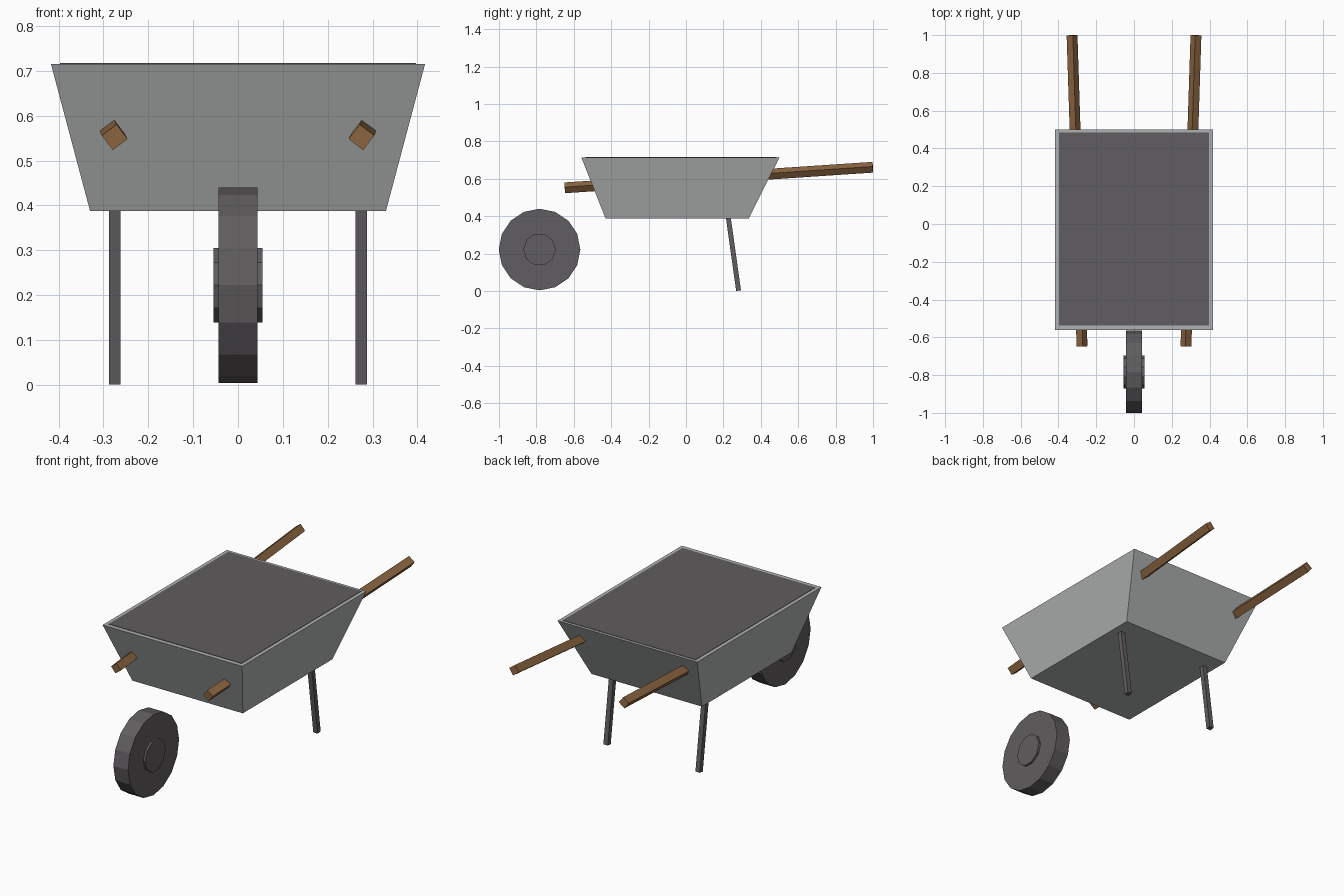
import bpy
import math
from mathutils import Matrix, Vector

cube = bpy.data.objects.get("Cube")
if cube:
    bpy.data.objects.remove(cube, do_unlink=True)


def make_material(name, color):
    mat = bpy.data.materials.new(name)
    mat.use_nodes = True
    mat.diffuse_color = (*color, 1)
    mat.node_tree.nodes["Principled BSDF"].inputs["Base Color"].default_value = (*color, 1)
    return mat


light_metal = make_material("light grey metal", (0.43, 0.445, 0.445))
dark_grey = make_material("dark grey", (0.118, 0.109, 0.116))
wood = make_material("brown wood", (0.27, 0.135, 0.055))


def loft(name, lower, upper, mat):
    """Solid joining two matching rings of points."""
    n = len(lower)
    faces = [tuple(reversed(range(n))), tuple(range(n, 2 * n))]
    faces += [(i, (i + 1) % n, (i + 1) % n + n, i + n) for i in range(n)]
    mesh = bpy.data.meshes.new(name)
    mesh.from_pydata(lower + upper, [], faces)
    mesh.materials.append(mat)
    obj = bpy.data.objects.new(name, mesh)
    bpy.context.collection.objects.link(obj)
    return obj


def rectangle(half_x, y0, y1, z):
    return [(-half_x, y0, z), (half_x, y0, z), (half_x, y1, z), (-half_x, y1, z)]


def bar(name, start, end, side, roll, mat):
    """Square bar between two points, rolled about its own axis."""
    start, end = Vector(start), Vector(end)
    axis = (end - start).normalized()
    across = Vector((1, 0, 0))
    across = (across - axis * across.dot(axis)).normalized()
    up = axis.cross(across)
    radius = side / math.sqrt(2)
    ring = []
    for k in range(4):
        a = roll + math.pi / 4 + k * math.pi / 2
        ring.append(radius * (math.cos(a) * across + math.sin(a) * up))
    return loft(name, [start + p for p in ring], [end + p for p in ring], mat)


def disc(name, radius, width, sides):
    """Cylinder with its axle along x."""
    bpy.ops.mesh.primitive_cylinder_add(vertices=sides, radius=radius, depth=width)
    obj = bpy.context.object
    obj.name = name
    # A vertex points straight along y on every disc
    obj.data.transform(Matrix.Rotation(math.pi / 2, 4, 'Y'))
    obj.location = (0, -0.783, 0.222)
    obj.data.materials.append(dark_grey)


# Tapered tray and its dark load surface
loft("tray", rectangle(0.33, -0.43, 0.335, 0.388),
     rectangle(0.417, -0.56, 0.5, 0.715), light_metal)
loft("tray_filling", rectangle(0.397, -0.537, 0.485, 0.71),
     rectangle(0.397, -0.537, 0.485, 0.717), dark_grey)

# Wheel with a protruding hub
disc("wheel", 0.218, 0.087, 16)
disc("wheel_hub", 0.087, 0.11, 10)

# Handles running through the tray and legs below it
for label, s in (("left", 1), ("right", -1)):
    bar(label + "_handle", (s * 0.275, -0.648, 0.552), (s * 0.328, 0.999, 0.662),
        0.041, s * math.radians(37), wood)
    bar(label + "_leg", (s * 0.275, 0.281, 0.002), (s * 0.275, 0.224, 0.41),
        0.026, 0, dark_grey)
